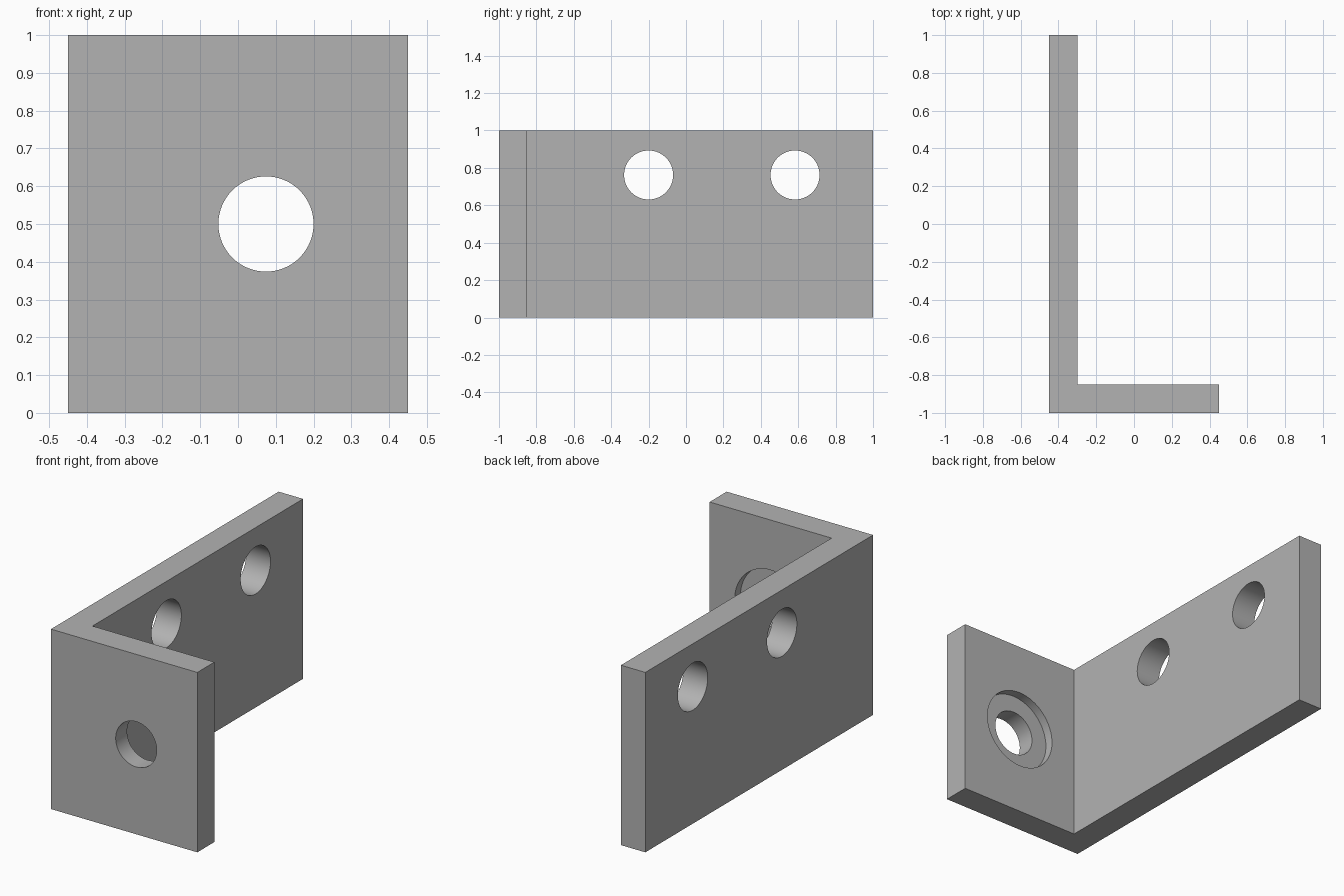
import bpy
import bmesh
from math import pi, radians
from mathutils import Vector

cube = bpy.data.objects.get("Cube")
if cube:
    bpy.data.objects.remove(cube, do_unlink=True)

THICK = 0.15
HEIGHT = 1.0
HALF_X, HALF_Y = 0.45, 1.0

# Plain grey material
grey = bpy.data.materials.new("plain grey")
grey.use_nodes = True
colour = (0.45, 0.45, 0.45, 1)
grey.diffuse_color = colour
grey.node_tree.nodes["Principled BSDF"].inputs["Base Color"].default_value = colour


def add_bracket():
    """L-shaped profile extruded upward."""
    inner_x, inner_y = THICK - HALF_X, THICK - HALF_Y
    outline = [(-HALF_X, -HALF_Y), (HALF_X, -HALF_Y), (HALF_X, inner_y),
               (inner_x, inner_y), (inner_x, HALF_Y), (-HALF_X, HALF_Y)]
    bm = bmesh.new()
    base = bm.faces.new([bm.verts.new((x, y, 0)) for x, y in outline])
    top = bmesh.ops.extrude_face_region(bm, geom=[base])["geom"]
    bmesh.ops.translate(bm, vec=(0, 0, HEIGHT),
                        verts=[v for v in top if isinstance(v, bmesh.types.BMVert)])
    bmesh.ops.recalc_face_normals(bm, faces=bm.faces)
    mesh = bpy.data.meshes.new("angle_bracket")
    bm.to_mesh(mesh)
    bm.free()
    mesh.materials.append(grey)
    obj = bpy.data.objects.new("angle_bracket", mesh)
    bpy.context.collection.objects.link(obj)
    return obj


def drill(target, centre, axis, radius, depth):
    """Cut a round hole of the given depth, centred on a point."""
    rotation = Vector(axis).to_track_quat("Z", "Y").to_euler()
    bpy.ops.mesh.primitive_cylinder_add(vertices=64, radius=radius, depth=depth,
                                        location=centre, rotation=rotation)
    cutter = bpy.context.object
    cutter.name = "hole_cutter"
    cutter.hide_render = True
    cutter.data.materials.append(grey)
    mod = target.modifiers.new("hole", "BOOLEAN")
    mod.operation = "DIFFERENCE"
    mod.solver = "EXACT"
    mod.object = cutter
    bpy.ops.object.select_all(action="DESELECT")
    bpy.context.view_layer.objects.active = target
    target.select_set(True)
    bpy.ops.object.modifier_apply(modifier=mod.name)
    bpy.data.objects.remove(cutter, do_unlink=True)


bracket = add_bracket()

# Two mounting holes through the long plate
for y in (-0.2, 0.583):
    drill(bracket, (-HALF_X + THICK / 2, y, 0.762), (1, 0, 0), 0.131, 0.4)

# Counterbored hole through the short plate, recess on its inner face
drill(bracket, (0.074, -HALF_Y + THICK / 2, 0.5), (0, 1, 0), 0.126, 0.4)
drill(bracket, (0.074, THICK - HALF_Y, 0.5), (0, 1, 0), 0.222, 0.1)

# Smooth bores, sharp plate edges
bpy.ops.object.shade_smooth_by_angle(angle=radians(30))
